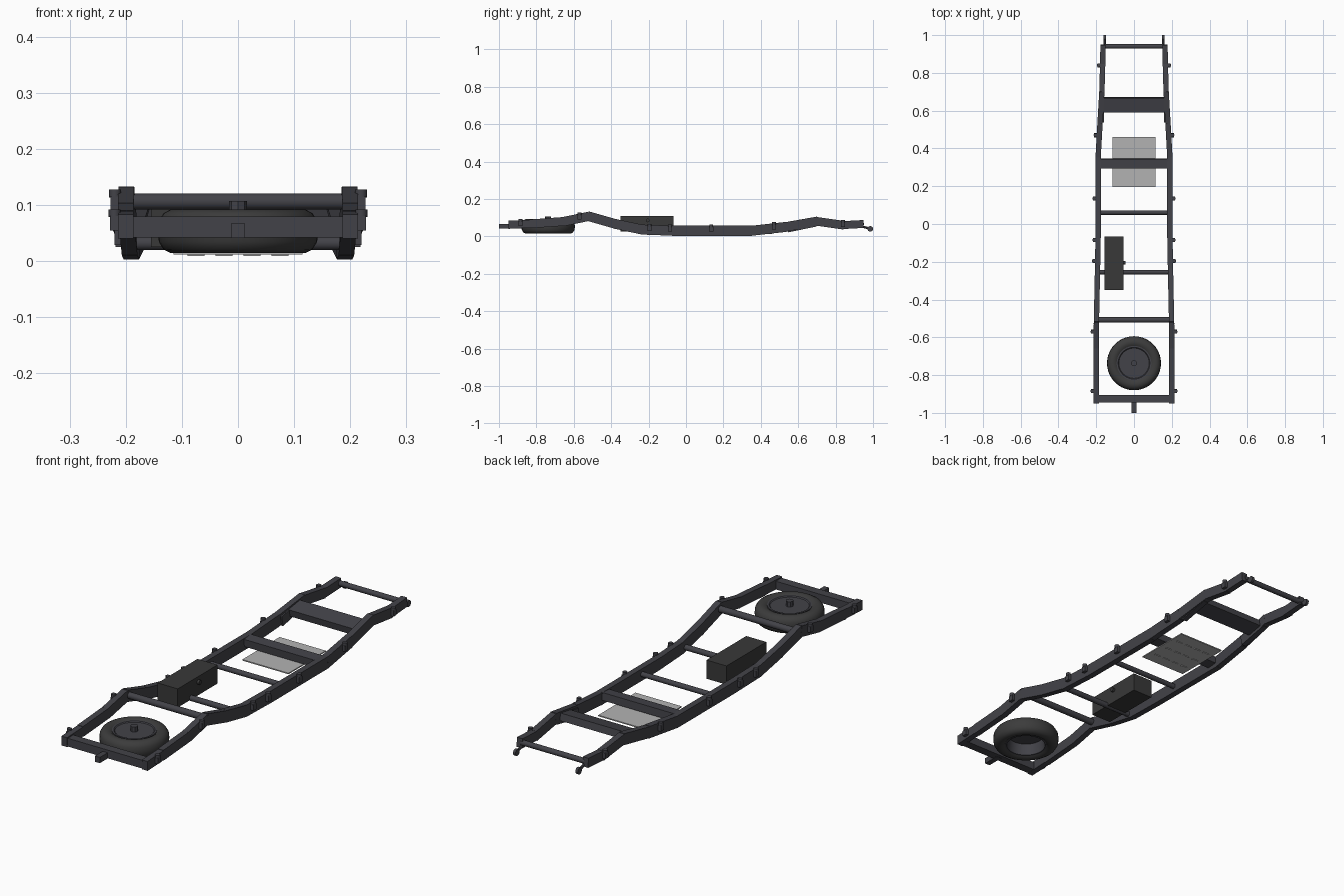
import bpy, bmesh, math
from mathutils import Vector, Matrix

if "Cube" in bpy.data.objects:
    bpy.data.objects.remove(bpy.data.objects["Cube"])


def material(name, r, g, b):
    m = bpy.data.materials.new(name)
    m.diffuse_color = (r, g, b, 1)
    m.use_nodes = True
    m.node_tree.nodes["Principled BSDF"].inputs["Base Color"].default_value = m.diffuse_color
    return m


STEEL = material("dark_steel", 0.055, 0.055, 0.065)
RUBBER = material("rubber", 0.045, 0.045, 0.045)
TANK = material("tank_paint", 0.04, 0.04, 0.04)
PLATE = material("bare_plate", 0.45, 0.45, 0.45)


def finish(name, bm, mat, mirror=False, smooth=False):
    bmesh.ops.recalc_face_normals(bm, faces=bm.faces)
    me = bpy.data.meshes.new(name)
    bm.to_mesh(me)
    bm.free()
    ob = bpy.data.objects.new(name, me)
    bpy.context.collection.objects.link(ob)
    me.materials.append(mat)
    if mirror:
        ob.modifiers.new("Mirror", "MIRROR")
    if smooth:
        bpy.ops.object.select_all(action="DESELECT")
        ob.select_set(True)
        bpy.context.view_layer.objects.active = ob
        bpy.ops.object.shade_smooth_by_angle(angle=math.radians(40))
    return ob


def add_box(bm, x, y, z, tilt=0):
    """Box from three (low, high) ranges, tilted about its own x axis."""
    c = [(a + b) / 2 for a, b in (x, y, z)]
    s = [b - a for a, b in (x, y, z)]
    m = Matrix.Translation(c) @ Matrix.Rotation(tilt, 4, "X") @ Matrix.Diagonal((*s, 1))
    bmesh.ops.create_cube(bm, size=1, matrix=m)


def add_rod(bm, a, b, r, sides=16):
    a, b = Vector(a), Vector(b)
    d = b - a
    m = Matrix.Translation((a + b) / 2) @ d.to_track_quat("Z", "Y").to_matrix().to_4x4()
    bmesh.ops.create_cone(bm, cap_ends=True, segments=sides, radius1=r, radius2=r,
                          depth=d.length, matrix=m)


def box(name, x, y, z, mat=STEEL, tilt=0, mirror=False):
    bm = bmesh.new()
    add_box(bm, x, y, z, tilt)
    return finish(name, bm, mat, mirror)


def lathe(name, profile, centre, mat, steps=40):
    """Spin a closed (radius, z) profile round the vertical axis."""
    bm = bmesh.new()
    vs = [bm.verts.new((r, 0, z)) for r, z in profile]
    es = [bm.edges.new((vs[i], vs[(i + 1) % len(vs)])) for i in range(len(vs))]
    bmesh.ops.spin(bm, geom=vs + es, cent=(0, 0, 0), axis=(0, 0, 1),
                   angle=2 * math.pi, steps=steps)
    bmesh.ops.remove_doubles(bm, verts=bm.verts, dist=1e-5)
    bmesh.ops.translate(bm, verts=bm.verts, vec=centre)
    return finish(name, bm, mat, smooth=True)


# Side rails: straight box sections following a kinked path (x, y, z, height)
PATH = [(.200, -.945, .062, .040), (.200, -.83, .067, .046), (.200, -.65, .080, .048),
        (.199, -.52, .107, .050), (.196, -.38, .067, .052), (.193, -.235, .036, .052),
        (.190, -.07, .030, .054), (.190, .35, .030, .054), (.180, .53, .050, .052),
        (.170, .70, .080, .048), (.166, .84, .060, .044), (.164, .945, .066, .040)]
bm = bmesh.new()
for p, q in zip(PATH, PATH[1:]):
    a, b = Vector(p[:3]), Vector(q[:3])
    d = (b - a).normalized()
    side = d.cross(Vector((0, 0, 1))).normalized()
    up = side.cross(d)
    rot = Matrix((side, d, up)).transposed().to_4x4()
    size = Matrix.Diagonal((.028, (b - a).length + .008, (p[3] + q[3]) / 2, 1))
    bmesh.ops.create_cube(bm, size=1, matrix=Matrix.Translation((a + b) / 2) @ rot @ size)
finish("side_rails", bm, STEEL, mirror=True)


def rail_at(y):
    for p, q in zip(PATH, PATH[1:]):
        if p[1] <= y <= q[1]:
            t = (y - p[1]) / (q[1] - p[1])
            return [u + (v - u) * t for u, v in zip(p, q)]


# Box crossmembers
box("spare_end_crossmember", (-.205, .205), (-.945, -.905), (.042, .079))
box("middle_crossmember", (-.182, .182), (.295, .345), (.022, .056), tilt=.08)
box("wide_crossmember", (-.166, .166), (.592, .67), (.054, .086), tilt=.2)
box("rail_gusset", (.158, .182), (.54, .69), (.036, .082), tilt=.2, mirror=True)

# Tubular crossmembers
for name, y, z, r, w in (("kickup_tube", -.508, .106, .0145, .195),
                         ("rear_tube", -.255, .032, .0125, .188),
                         ("centre_tube", .06, .032, .0115, .188),
                         ("nose_tube", .94, .066, .012, .16)):
    bm = bmesh.new()
    add_rod(bm, (-w, y, z), (w, y, z), r)
    finish(name, bm, STEEL, smooth=True)

# Body mounts: bracket with a round puck on the outside of each rail
bm = bmesh.new()
for y in (-.885, -.57, -.195, -.085, .135, .47, .84):
    x, _, z, h = rail_at(y)
    x += .020
    top = z + h / 2
    add_box(bm, (x - .012, x + .008), (y - .011, y + .011), (top - .032, top - .006))
    add_rod(bm, (x, y, top - .008), (x, y, top + .006), .0105, 12)
finish("body_mounts", bm, STEEL, mirror=True, smooth=True)

# Tow bar stub
box("tow_stub", (-.0125, .0125), (-1.0, -.92), (.041, .067))

# Shackle rings on the rail noses
bm = bmesh.new()
add_rod(bm, (.155, .935, .054), (.155, .985, .041), .006, 8)
add_rod(bm, (.149, .985, .040), (.161, .985, .040), .015, 16)
finish("nose_shackles", bm, STEEL, mirror=True, smooth=True)

# Spare tyre, rim and clamp
SPARE = (0, -.737, 0)
lathe("spare_tyre", [(.090, .022), (.102, .014), (.120, .014), (.133, .021), (.141, .034),
                     (.143, .053), (.141, .072), (.133, .085), (.120, .092), (.102, .092),
                     (.090, .084)], SPARE, RUBBER)
lathe("spare_rim", [(0, .072), (.078, .072), (.084, .020), (.092, .020), (.092, .088),
                    (.084, .088), (.080, .084), (0, .084)], SPARE, STEEL)
bm = bmesh.new()
add_rod(bm, (0, -.737, .08), (0, -.737, .107), .016, 8)
finish("spare_clamp", bm, STEEL)

# Fuel tank and filler
box("fuel_tank", (-.155, -.055), (-.35, -.067), (.025, .109), TANK)
bm = bmesh.new()
add_rod(bm, (-.06, -.205, .085), (-.044, -.205, .085), .010, 12)
finish("tank_filler", bm, TANK, smooth=True)

# Skid plate with short ribs underneath
box("skid_plate", (-.115, .115), (.195, .46), (.012, .017), PLATE)
bm = bmesh.new()
for y in (.25, .325, .40):
    for x in (-.075, -.025, .025, .075):
        add_box(bm, (x - .015, x + .015), (y - .003, y + .003), (.009, .0125))
finish("skid_ribs", bm, PLATE)
